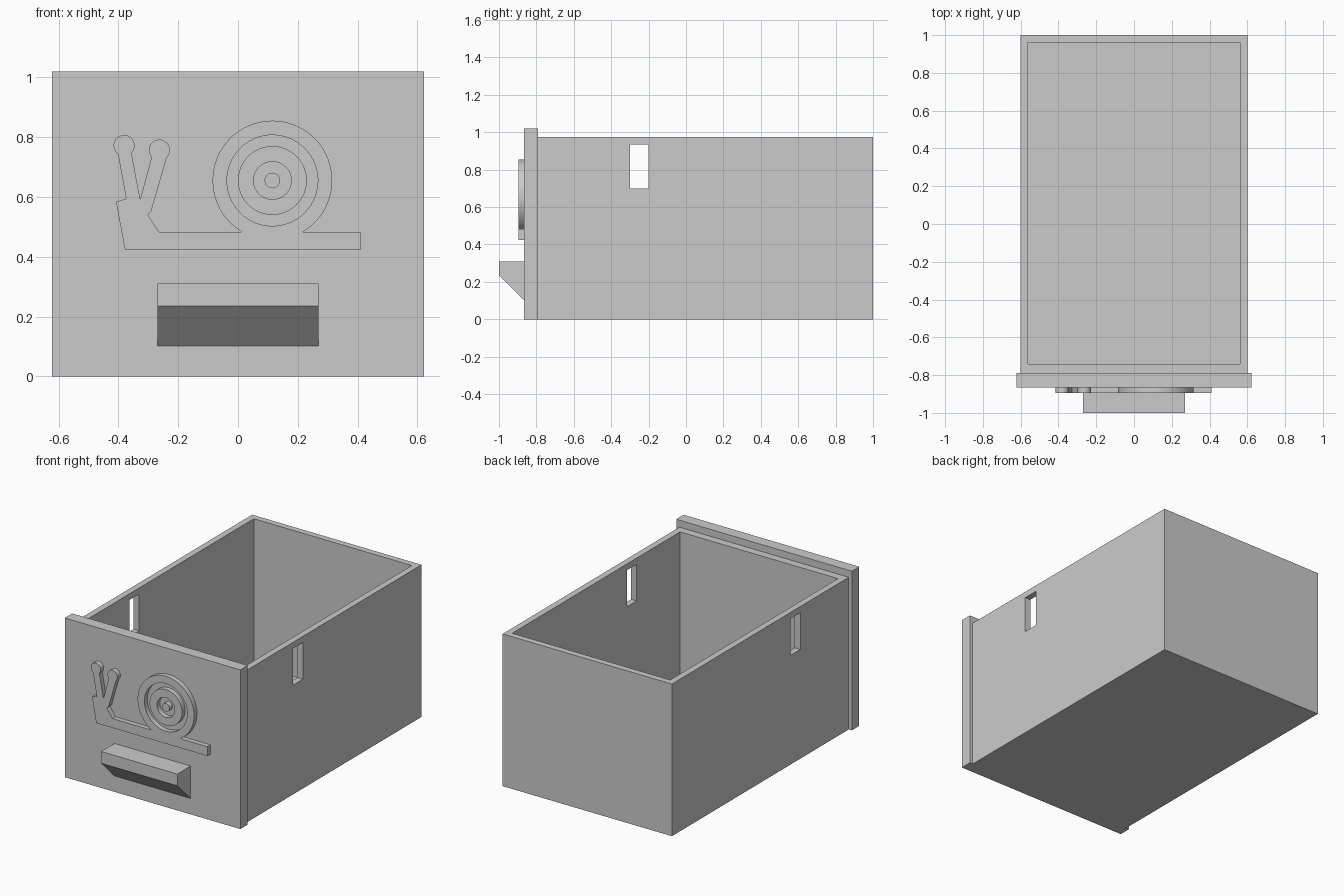
import bpy, bmesh
from math import sin, cos, atan2, tau, asin, pi

cube = bpy.data.objects.get("Cube")
if cube:
    bpy.data.objects.remove(cube, do_unlink=True)

grey = bpy.data.materials.new("plain grey")
grey.use_nodes = True
COLOUR = (0.6, 0.6, 0.6, 1)
grey.diffuse_color = COLOUR
grey.node_tree.nodes["Principled BSDF"].inputs["Base Color"].default_value = COLOUR


def add_object(name, bm):
    mesh = bpy.data.meshes.new(name)
    bmesh.ops.recalc_face_normals(bm, faces=bm.faces)
    bm.to_mesh(mesh)
    bm.free()
    mesh.materials.append(grey)
    obj = bpy.data.objects.new(name, mesh)
    bpy.context.collection.objects.link(obj)
    return obj


def box(name, lo, hi):
    bm = bmesh.new()
    bmesh.ops.create_cube(bm, size=1)
    for v in bm.verts:
        v.co = [a + (b - a) * (c + 0.5) for a, b, c in zip(lo, hi, v.co)]
    return add_object(name, bm)


def cut(target, cutter):
    mod = target.modifiers.new("cut", "BOOLEAN")
    mod.operation = "DIFFERENCE"
    mod.solver = "EXACT"
    mod.object = cutter
    bpy.context.view_layer.objects.active = target
    bpy.ops.object.modifier_apply(modifier=mod.name)
    bpy.data.objects.remove(cutter, do_unlink=True)


def arc(cx, cz, r, start, end, n):
    return [(cx + r * cos(start + (end - start) * i / n),
             cz + r * sin(start + (end - start) * i / n)) for i in range(n + 1)]


def circle(cx, cz, r, n=64):
    return arc(cx, cz, r, 0, tau, n)[:-1]


def relief(name, *outlines):
    """Flat raised shape on the front panel; inner outlines become holes."""
    curve = bpy.data.curves.new(name + "_outline", "CURVE")
    curve.dimensions = "2D"
    curve.fill_mode = "BOTH"
    curve.extrude = (RELIEF_BACK - RELIEF_FRONT) / 2
    for points in outlines:
        spline = curve.splines.new("POLY")
        spline.points.add(len(points) - 1)
        for p, (x, z) in zip(spline.points, points):
            p.co = (x, z, 0, 1)
        spline.use_cyclic_u = True
    temp = bpy.data.objects.new(name + "_outline", curve)
    bpy.context.collection.objects.link(temp)
    bpy.context.view_layer.update()
    flat = temp.evaluated_get(bpy.context.evaluated_depsgraph_get()).to_mesh()
    bm = bmesh.new()
    bm.from_mesh(flat)
    bpy.data.objects.remove(temp, do_unlink=True)
    bmesh.ops.remove_doubles(bm, verts=bm.verts, dist=0.0001)
    for v in bm.verts:
        x, z, depth = v.co
        v.co = (x, (RELIEF_FRONT + RELIEF_BACK) / 2 - depth, z)
    obj = add_object(name, bm)
    bpy.ops.object.select_all(action="DESELECT")
    obj.select_set(True)
    bpy.context.view_layer.objects.active = obj
    bpy.ops.object.shade_smooth_by_angle(angle=0.5)
    return obj


PANEL_FRONT, PANEL_BACK = -0.865, -0.79
RELIEF_FRONT, RELIEF_BACK = -0.895, -0.862

# Open tray with a slot through each side wall
tray = box("drawer_tray", (-0.6, PANEL_BACK, 0), (0.6, 1, 0.975))
cut(tray, box("cavity", (-0.56, -0.74, 0.04), (0.56, 0.96, 1.2)))
cut(tray, box("slots", (-0.8, -0.3, 0.7), (0.8, -0.2, 0.935)))

# Overhanging front panel
box("front_panel", (-0.622, PANEL_FRONT, 0), (0.622, PANEL_BACK, 1.02))

# Wedge handle
bm = bmesh.new()
profile = [(PANEL_FRONT, 0.102), (-1, 0.235), (-1, 0.31), (PANEL_FRONT, 0.31)]
side = bm.faces.new([bm.verts.new((-0.27, y, z)) for y, z in profile])
ext = bmesh.ops.extrude_face_region(bm, geom=[side])
bmesh.ops.translate(bm, vec=(0.54, 0, 0),
                    verts=[g for g in ext["geom"] if isinstance(g, bmesh.types.BMVert)])
add_object("handle", bm)

# Snail body: foot, outer shell ring and two stalks in a single outline
SX, SZ, SHELL = 0.115, 0.655, 0.2
FOOT_TOP = 0.483
dip = asin((SZ - FOOT_TOP) / SHELL)


def eye(cx, cz, right, left):
    """Round stalk tip, going over the top from right neck to left neck."""
    start = atan2(right[1] - cz, right[0] - cx)
    end = atan2(left[1] - cz, left[0] - cx) % tau
    return arc(cx, cz, 0.035, start, end, 24)


outline = [(-0.378, 0.423), (0.41, 0.423), (0.41, FOOT_TOP)]
outline += arc(SX, SZ, SHELL, -dip, pi + dip, 64)
outline += [(-0.263, FOOT_TOP), (-0.302, 0.54), (-0.29, 0.553)]
outline += eye(-0.263, 0.757, (-0.238, 0.732), (-0.289, 0.734))
outline += [(-0.327, 0.592)]
outline += eye(-0.381, 0.772, (-0.354, 0.745), (-0.401, 0.744))
outline += [(-0.374, 0.594), (-0.408, 0.584)]
relief("snail_body", outline, circle(SX, SZ, 0.152))

# Inner shell ring and centre
relief("shell_ring", circle(SX, SZ, 0.115), circle(SX, SZ, 0.063))
relief("shell_centre", circle(SX, SZ, 0.026, 32))
